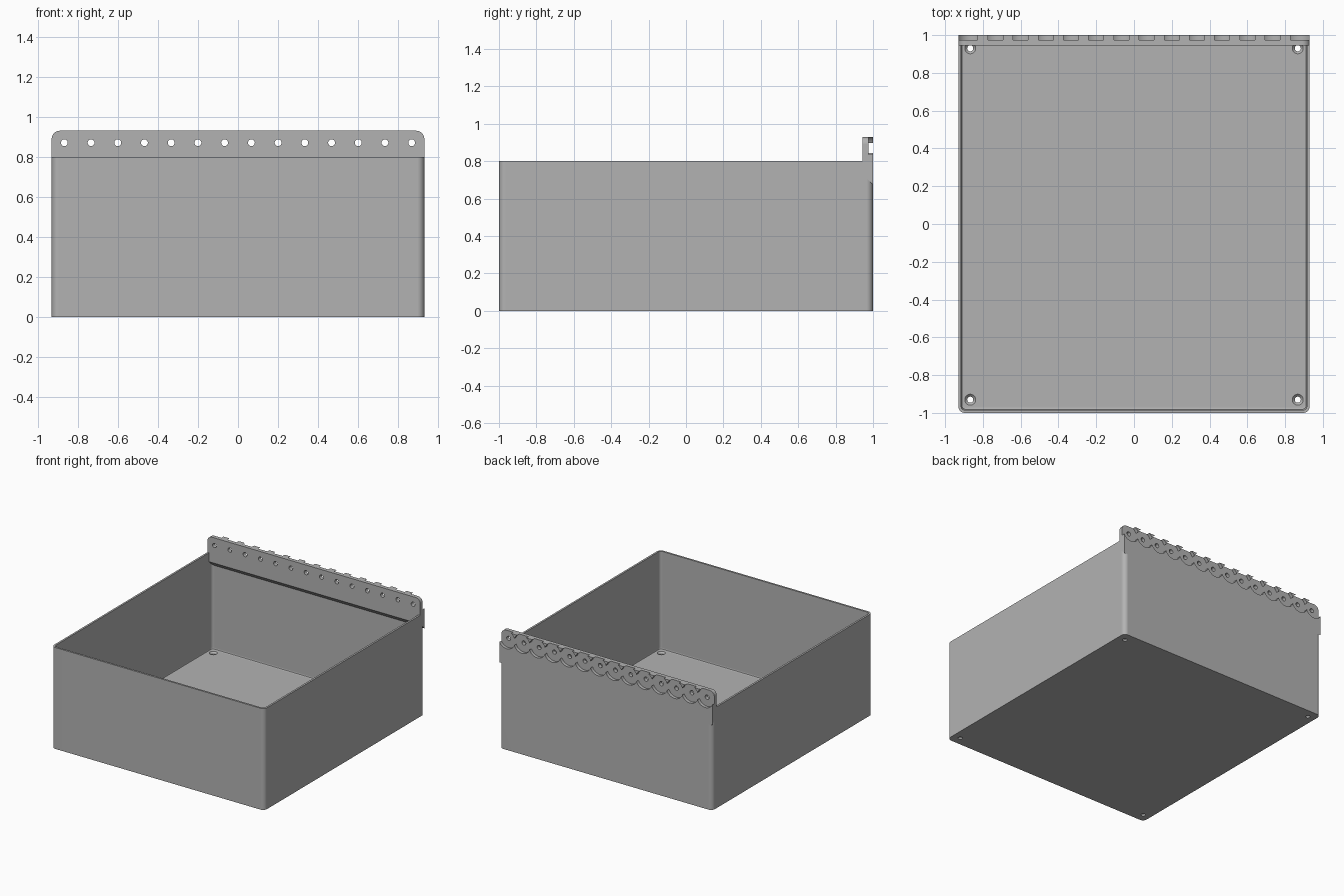
import bpy, bmesh, math
from mathutils import Matrix

if "Cube" in bpy.data.objects:
    bpy.data.objects.remove(bpy.data.objects["Cube"])

grey = bpy.data.materials.new("plain grey")
grey.use_nodes = True
grey.diffuse_color = (0.45, 0.45, 0.45, 1)
grey.node_tree.nodes["Principled BSDF"].inputs["Base Color"].default_value = (0.45, 0.45, 0.45, 1)

W, D, H = 0.93, 1.0, 0.8          # half width, half depth, wall height
WALL, FLOOR, R = 0.015, 0.027, 0.035
TOP, HOLE_Z, PITCH = 0.93, 0.87, 2 * 0.867 / 13


def finish(name, bm):
    bmesh.ops.recalc_face_normals(bm, faces=bm.faces)
    me = bpy.data.meshes.new(name)
    bm.to_mesh(me)
    bm.free()
    me.materials.append(grey)
    ob = bpy.data.objects.new(name, me)
    bpy.context.collection.objects.link(ob)
    return ob


def rounded_rect(hx, hy, r, steps=8):
    pts = []
    for i, (sx, sy) in enumerate([(1, 1), (-1, 1), (-1, -1), (1, -1)]):
        for k in range(steps + 1):
            a = (i + k / steps) * math.pi / 2
            pts.append((sx * (hx - r) + r * math.cos(a), sy * (hy - r) + r * math.sin(a)))
    return pts


def loft(name, sections):
    """Solid through stacked rounded rectangles, each (half x, half y, radius, z)."""
    bm = bmesh.new()
    rings = [[bm.verts.new((x, y, z)) for x, y in rounded_rect(hx, hy, r)]
             for hx, hy, r, z in sections]
    for a, b in zip(rings, rings[1:]):
        for i in range(len(a)):
            j = (i + 1) % len(a)
            bm.faces.new((a[i], a[j], b[j], b[i]))
    bm.faces.new(rings[0])
    bm.faces.new(rings[-1])
    return finish(name, bm)


def cylinders(name, centres, r1, r2, depth, along_y=False, segments=32):
    bm = bmesh.new()
    turn = Matrix.Rotation(math.pi / 2, 4, "X") if along_y else Matrix()
    for c in centres:
        bmesh.ops.create_cone(bm, cap_ends=True, segments=segments, radius1=r1, radius2=r2,
                              depth=depth, matrix=Matrix.Translation(c) @ turn)
    return finish(name, bm)


def boolean(target, tool, operation="DIFFERENCE"):
    mod = target.modifiers.new(tool.name, "BOOLEAN")
    mod.operation, mod.solver, mod.object = operation, "EXACT", tool
    bpy.context.view_layer.objects.active = target
    bpy.ops.object.modifier_apply(modifier=mod.name)
    bpy.data.objects.remove(tool)


# Open tray with rounded upright corners and a small fillet around the floor
box = loft("open_box", [(W, D, R, 0), (W, D, R, H)])
inner = [(W - WALL - e, D - WALL - e, R - WALL, z)
         for e, z in [(0.014, FLOOR), (0.004, FLOOR + 0.004), (0, FLOOR + 0.014), (0, H + 0.1)]]
boolean(box, loft("cavity", inner))

# Back flange: thick strip with a sloping underside
bm = bmesh.new()
profile = [(0.945, 0.73), (D, 0.675), (D, TOP), (0.945, TOP)]
face = bm.faces.new([bm.verts.new((-W, y, z)) for y, z in profile])
ext = bmesh.ops.extrude_face_region(bm, geom=[face])
bmesh.ops.translate(bm, vec=(2 * W, 0, 0),
                    verts=[v for v in ext["geom"] if isinstance(v, bmesh.types.BMVert)])
corners = [e for e in bm.edges if all(v.co.z > TOP - 0.01 and abs(v.co.x) > W - 0.01 for v in e.verts)
           and e.verts[0].co.x * e.verts[1].co.x > 0]
bmesh.ops.bevel(bm, geom=corners, offset=0.04, segments=8, profile=0.5, affect="EDGES")
boolean(box, finish("flange", bm), "UNION")

# Overlapping round recesses and bolt holes along the flange
xs = [-0.867 + i * PITCH for i in range(14)]
for start in (0, 1):
    spots = [(x, D + 0.025, HOLE_Z) for x in xs[start::2]]
    boolean(box, cylinders("recesses", spots, 0.072, 0.072, 0.1, True, 48))
boolean(box, cylinders("bolt_holes", [(x, D, HOLE_Z) for x in xs], 0.017, 0.017, 0.3, True, 24))

# Countersunk screw holes in the floor
feet = [(sx * 0.867, sy * 0.93) for sx in (-1, 1) for sy in (-1, 1)]
boolean(box, cylinders("screw_holes", [(x, y, 0) for x, y in feet], 0.016, 0.016, 0.2))
boolean(box, cylinders("countersinks", [(x, y, FLOOR - 0.004) for x, y in feet], 0.016, 0.034, 0.018))

# Smooth rounded corners, crisp edges and clean flat walls
bpy.ops.object.select_all(action="DESELECT")
box.select_set(True)
bpy.context.view_layer.objects.active = box
bpy.ops.object.shade_smooth_by_angle(angle=math.radians(30))
weighted = box.modifiers.new("clean_normals", "WEIGHTED_NORMAL")
weighted.keep_sharp = True
